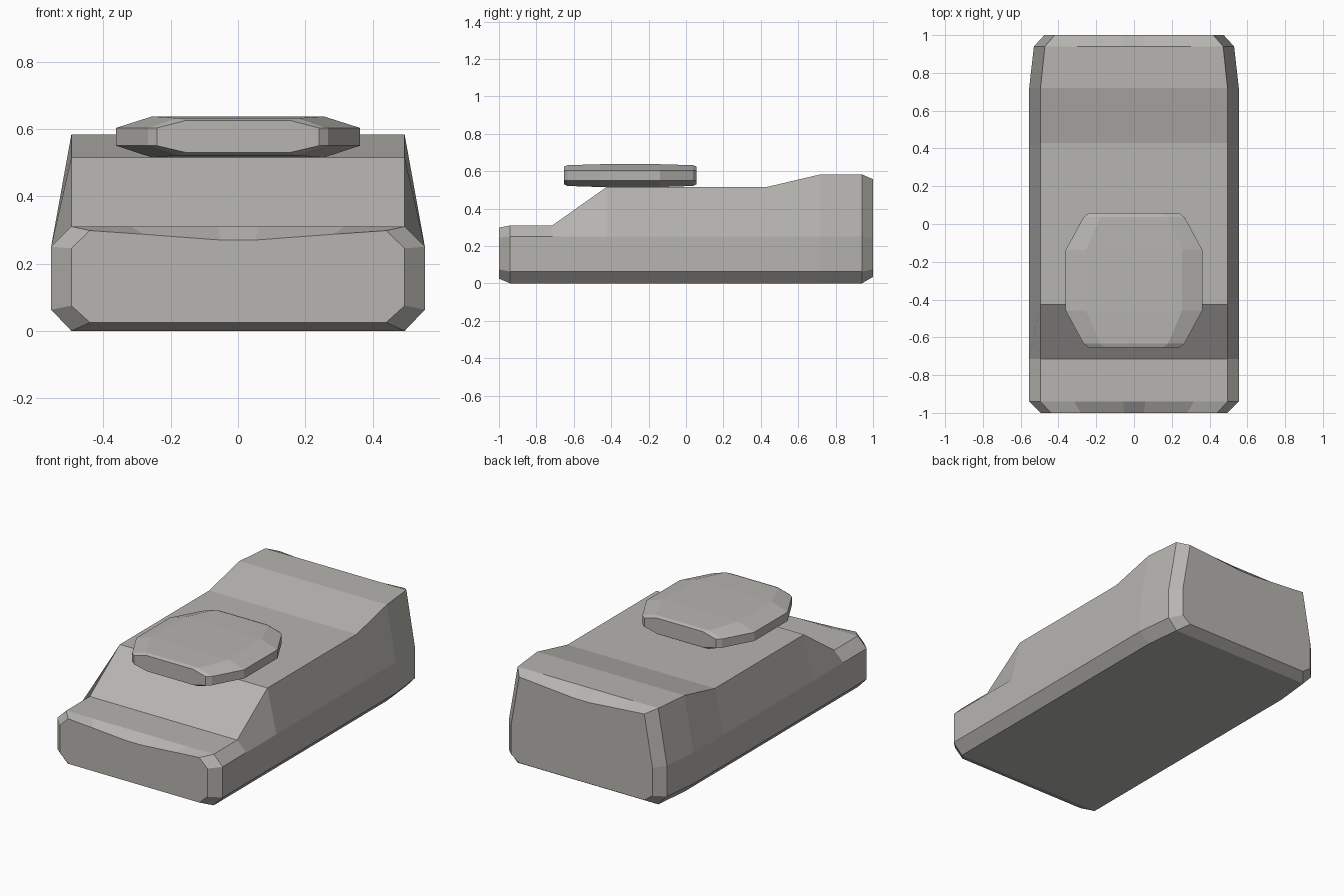
import bpy, bmesh

if "Cube" in bpy.data.objects:
    bpy.data.objects.remove(bpy.data.objects["Cube"])

# Shared mid-grey finish
grey = bpy.data.materials.new("grey")
grey.diffuse_color = (0.47, 0.46, 0.435, 1)
grey.use_nodes = True
grey.node_tree.nodes["Principled BSDF"].inputs["Base Color"].default_value = grey.diffuse_color


def loft(name, sections):
    """Skin mirrored half-sections (y, [(x, z) from bottom to top]) along y."""
    bm = bmesh.new()
    rings = []
    for y, half in sections:
        loop = half + [(-x, z) for x, z in reversed(half)]
        rings.append([bm.verts.new((x, y, z)) for x, z in loop])
    n = len(rings[0])
    for a, b in zip(rings, rings[1:]):
        for i in range(n):
            j = (i + 1) % n
            bm.faces.new((a[j], b[j], b[i], a[i]))
    bm.faces.new(rings[0])
    bm.faces.new(rings[-1])
    bmesh.ops.recalc_face_normals(bm, faces=bm.faces)
    mesh = bpy.data.meshes.new(name)
    bm.to_mesh(mesh)
    bm.free()
    mesh.materials.append(grey)
    obj = bpy.data.objects.new(name, mesh)
    bpy.context.collection.objects.link(obj)
    return obj


def body_half(side, edge, low, sill, belt, top, sag=(0, 0)):
    """Chamfered body section; sag dips the middle of the top edge."""
    return [(edge, low), (side, sill), (side, belt), (edge, top),
            (edge * 0.64, top - sag[0]), (edge * 0.12, top - sag[1])]


# Main body: low nose, raised middle, higher tail
loft("body", [
    (-1.00, body_half(0.495, 0.44, 0.025, 0.075, 0.245, 0.298, (0.011, 0.028))),
    (-0.94, body_half(0.555, 0.495, 0, 0.063, 0.25, 0.31)),
    (-0.715, body_half(0.555, 0.495, 0, 0.063, 0.25, 0.31)),
    (-0.425, body_half(0.555, 0.495, 0, 0.063, 0.25, 0.515)),
    (0.43, body_half(0.555, 0.495, 0, 0.063, 0.25, 0.515)),
    (0.72, body_half(0.555, 0.495, 0, 0.063, 0.25, 0.583)),
    (0.94, body_half(0.53, 0.472, 0, 0.063, 0.25, 0.583)),
    (1.00, body_half(0.475, 0.42, 0.035, 0.075, 0.245, 0.557, (0.012, 0.03))),
])


def disc_half(rim, flat, low, high):
    return [(flat, low), (rim, 0.55), (rim, 0.603), (flat, high)]


# Rounded flat cushion on top, symmetric front to back
cushion = [(0.355, disc_half(0.24, 0.155, 0.53, 0.625)),
           (0.335, disc_half(0.267, 0.18, 0.521, 0.632)),
           (0.16, disc_half(0.362, 0.255, 0.515, 0.637))]
mid = -0.298
loft("cushion", [(mid - d, h) for d, h in cushion]
     + [(mid + d, h) for d, h in reversed(cushion)])
